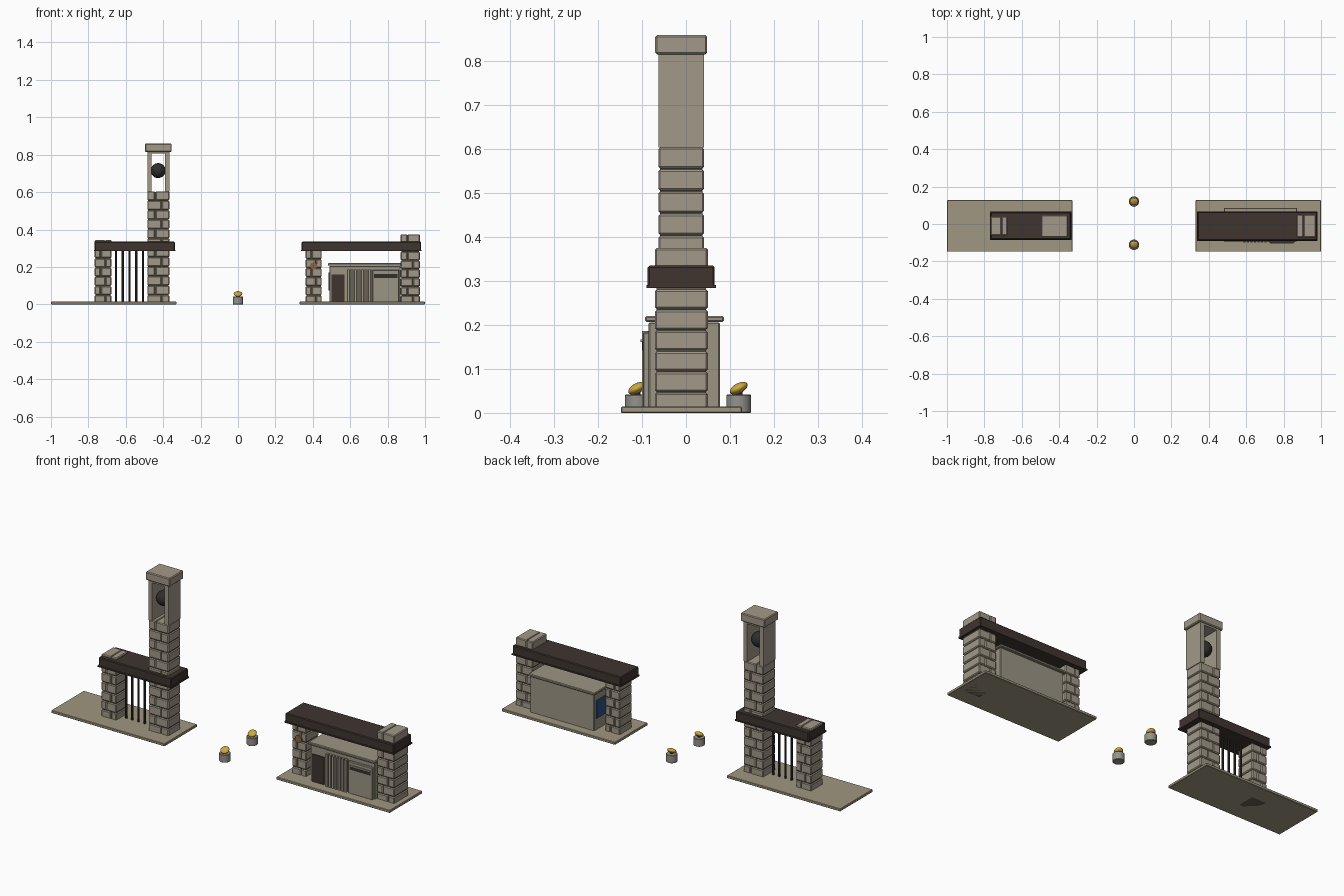
import bpy, math
from mathutils import Matrix

if "Cube" in bpy.data.objects:
    bpy.data.objects.remove(bpy.data.objects["Cube"])


def mat(name, r, g, b):
    m = bpy.data.materials.new(name)
    m.diffuse_color = (r, g, b, 1)
    m.use_nodes = True
    m.node_tree.nodes["Principled BSDF"].inputs["Base Color"].default_value = m.diffuse_color
    return m


STONE = mat("stone", 0.36, 0.32, 0.25)
MORTAR = mat("mortar", 0.13, 0.11, 0.085)
PAVING = mat("paving", 0.35, 0.31, 0.22)
PLASTER = mat("plaster", 0.33, 0.30, 0.23)
TIMBER = mat("dark_timber", 0.05, 0.035, 0.03)
IRON = mat("iron", 0.03, 0.028, 0.026)
BRASS = mat("brass", 0.6, 0.4, 0.05)
COPPER = mat("copper", 0.25, 0.13, 0.06)
BLUE = mat("blue", 0.03, 0.08, 0.2)
GREY = mat("grey_stone", 0.3, 0.29, 0.26)


def finish(o, name, m, bevel=0):
    o.name = name
    o.data.materials.append(m)
    if bevel:
        b = o.modifiers.new("bevel", "BEVEL")
        b.width, b.segments = bevel, 1
    return o


def box(name, x0, x1, y0, y1, z0, z1, m, bevel=0):
    bpy.ops.mesh.primitive_cube_add(size=1)
    o = bpy.context.object
    o.data.transform(Matrix.Translation(((x0 + x1) / 2, (y0 + y1) / 2, (z0 + z1) / 2))
                     @ Matrix.Diagonal((x1 - x0, y1 - y0, z1 - z0, 1)))
    return finish(o, name, m, bevel)


def cyl(name, c, r, h, m, axis="Z", n=24, bevel=0):
    rot = (math.pi / 2, 0, 0) if axis == "Y" else (0, 0, 0)
    bpy.ops.mesh.primitive_cylinder_add(vertices=n, radius=r, depth=h, location=c, rotation=rot)
    o = finish(bpy.context.object, name, m, bevel)
    bpy.ops.object.shade_smooth_by_angle()
    return o


def ball(name, c, radii, m, tilt=0):
    bpy.ops.mesh.primitive_uv_sphere_add(segments=24, ring_count=14, radius=1, location=c,
                                         rotation=(tilt, 0, 0))
    o = bpy.context.object
    o.scale = radii
    bpy.ops.object.shade_smooth()
    return finish(o, name, m)


def pillar(name, x0, x1, y0, y1, top, courses):
    """Mortar core with two bevelled blocks per course in running bond."""
    box(name + "_core", x0 + .004, x1 - .004, y0 + .004, y1 - .004, 0, top - .004, MORTAR)
    h = top / courses
    for i in range(courses):
        s = x0 + (x1 - x0) * (0.36 if i % 2 else 0.64)
        z0, z1 = max(i * h + .0015, .002), (i + 1) * h - .0015
        box(name + "_block", x0, s - .0015, y0, y1, z0, z1, STONE, .004)
        box(name + "_block", s + .0015, x1, y0, y1, z0, z1, STONE, .004)


def beam(name, x0, x1, y0, y1):
    box(name, x0 + .003, x1 - .003, y0 + .003, y1 - .003, .287, .335, TIMBER, .004)
    box(name + "_lip", x0, x1, y0, y1, .284, .291, TIMBER)


# Paving slabs
for side, x0 in (("left", -1.0), ("right", 0.33)):
    box(side + "_paving", x0, x0 + .67, -.148, .127, 0, .014, PAVING, .002)

# Left gateway: short pillar, tower and lintel
pillar("gate_pillar", -.766, -.677, -.06, .04, .345, 7)
pillar("tower", -.485, -.367, -.063, .041, .605, 12)
beam("gate_beam", -.77, -.335, -.085, .066)

# Belfry on the tower
for x0, x1 in ((-.485, -.463), (-.389, -.367)):
    box("belfry_post", x0, x1, -.063, .041, .603, .812, STONE)
box("belfry_head", -.485, -.367, -.063, .041, .806, .818, STONE)
box("tower_cap", -.497, -.355, -.07, .048, .815, .859, STONE, .004)
ball("bell", (-.427, -.011, .715), (.04, .04, .04), IRON)

# Gate bars
for i in range(5):
    cyl("gate_bar", (-.652 + i * .036, -.011, .15), .006, .28, IRON, n=10)

# Right shelter: two pillars and a beam
pillar("shelter_short_pillar", .362, .447, -.063, .043, .29, 6)
pillar("shelter_tall_pillar", .87, .972, -.071, .05, .376, 8)
beam("shelter_beam", .337, .982, -.09, .068)
cyl("pillar_medallion", (.404, -.064, .205), .02, .012, COPPER, "Y")

# Service cabinet with lid
box("cabinet", .488, .868, -.085, .077, .01, .206, PLASTER, .003)
box("cabinet_lid", .48, .872, -.093, .086, .207, .22, PLASTER, .003)
box("cabinet_door", .5, .57, -.09, -.08, .014, .16, TIMBER)
box("letter_panel", .718, .862, -.098, -.08, .012, .184, PLASTER, .003)
box("letter_slot", .727, .852, -.0995, -.09, .142, .163, IRON)
box("letter_flap", .727, .852, -.103, -.092, .161, .167, PLASTER)
box("grille_back", .583, .716, -.087, -.08, .014, .186, MORTAR)
for i in range(7):
    x = .586 + i * .0185
    box("grille_slat", x, x + .011, -.1, -.084, .014, .186, STONE)
box("blue_panel", .483, .49, -.05, .062, .075, .17, BLUE)

# Pair of low bollards with tilted brass lamps
for y in (-.111, .12):
    cyl("bollard", (0, y, .021), .028, .042, GREY, bevel=.002)
    cyl("lamp_stem", (0, y, .045), .008, .012, IRON, n=12)
    ball("lamp", (0, y, .056), (.023, .022, .0115), BRASS, math.radians(28))
